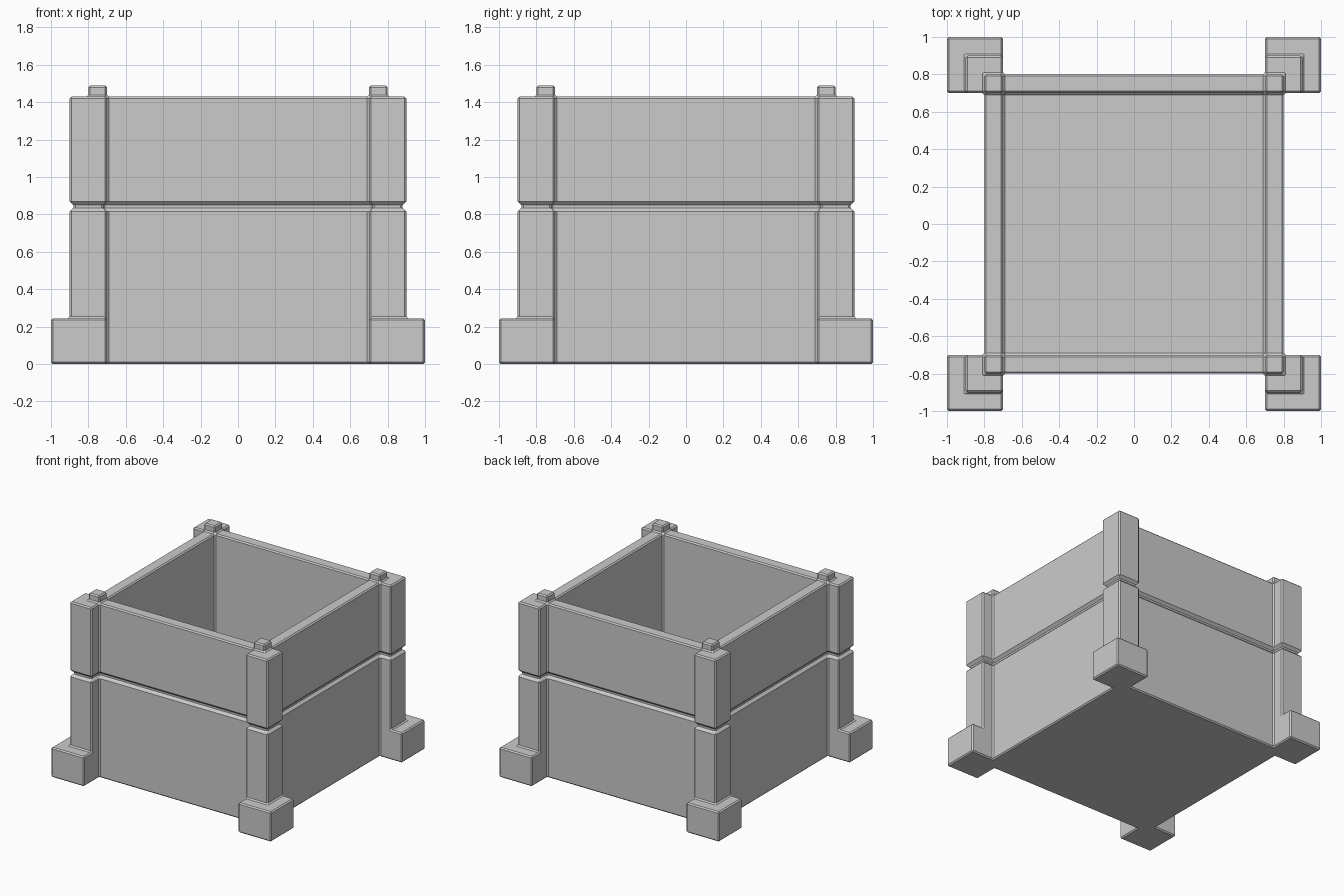
import bpy
import bmesh

if "Cube" in bpy.data.objects:
    bpy.data.objects.remove(bpy.data.objects["Cube"])

BEVEL = 0.01
FLOOR, FOOT, GROOVE_LO, GROOVE_HI, RIM, PEG = 0.10, 0.245, 0.825, 0.86, 1.43, 1.49

# Each part: (near, far) from the centre on both x and y, then bottom and top.
# Parts are mirrored to all four quadrants and merged into one solid.
PARTS = {
    "lower_walls": (0.00, 0.80, 0.0, GROOVE_LO),
    "wall_groove": (0.00, 0.78, GROOVE_LO, GROOVE_HI),
    "upper_walls": (0.00, 0.80, GROOVE_HI, RIM),
    "lower_post": (0.70, 0.90, 0.0, GROOVE_LO),
    "post_groove": (0.72, 0.88, GROOVE_LO, GROOVE_HI),
    "upper_post": (0.70, 0.90, GROOVE_HI, RIM),
    "foot": (0.70, 1.00, 0.0, FOOT),
    "peg": (0.70, 0.80, RIM, PEG),
}
CAVITY = (0.00, 0.70, FLOOR, PEG)


def in_part(part, x, y, z):
    near, far, low, high = part
    return near <= abs(x) < far and near <= abs(y) < far and low < z < high


def is_solid(x, y, z):
    if in_part(CAVITY, x, y, z):
        return False
    return any(in_part(p, x, y, z) for p in PARTS.values())


# Grid lines taken from the part edges
half = sorted({v for p in PARTS.values() for v in p[:2] if v > 0})
plan = [-v for v in reversed(half)] + half
levels = sorted({v for p in PARTS.values() for v in p[2:]} | {FLOOR})
axes = (plan, plan, levels)


def cell_solid(cell):
    mid = []
    for i, axis in zip(cell, axes):
        if not 0 <= i < len(axis) - 1:
            return False
        mid.append((axis[i] + axis[i + 1]) / 2)
    return is_solid(*mid)


# Merged outer skin of all the parts
bm = bmesh.new()
verts = {}


def corner(key):
    if key not in verts:
        verts[key] = bm.verts.new([axis[i] for i, axis in zip(key, axes)])
    return verts[key]


def add_side(cell, axis, step):
    u, v = (axis + 1) % 3, (axis + 2) % 3
    loop = []
    for du, dv in ((0, 0), (1, 0), (1, 1), (0, 1)):
        key = list(cell)
        key[axis] += step
        key[u] += du
        key[v] += dv
        loop.append(corner(tuple(key)))
    bm.faces.new(loop if step else loop[::-1])


for i in range(len(plan) - 1):
    for j in range(len(plan) - 1):
        for k in range(len(levels) - 1):
            cell = (i, j, k)
            if not cell_solid(cell):
                continue
            for axis in range(3):
                for step in (0, 1):
                    neighbour = list(cell)
                    neighbour[axis] += 1 if step else -1
                    if not cell_solid(neighbour):
                        add_side(cell, axis, step)

# Small flat chamfer on every inner and outer corner
bm.normal_update()
sharp = [e for e in bm.edges if len(e.link_faces) == 2 and e.calc_face_angle() > 0.5]
bmesh.ops.bevel(bm, geom=sharp, offset=BEVEL, offset_type='OFFSET', segments=1,
                profile=0.5, affect='EDGES', clamp_overlap=False, loop_slide=True)
bmesh.ops.remove_doubles(bm, verts=bm.verts[:], dist=0.0005)
bmesh.ops.dissolve_limit(bm, angle_limit=0.02, verts=bm.verts[:], edges=bm.edges[:])

mesh = bpy.data.meshes.new("planter_box")
bm.to_mesh(mesh)
bm.free()
planter = bpy.data.objects.new("planter_box", mesh)
bpy.context.collection.objects.link(planter)
